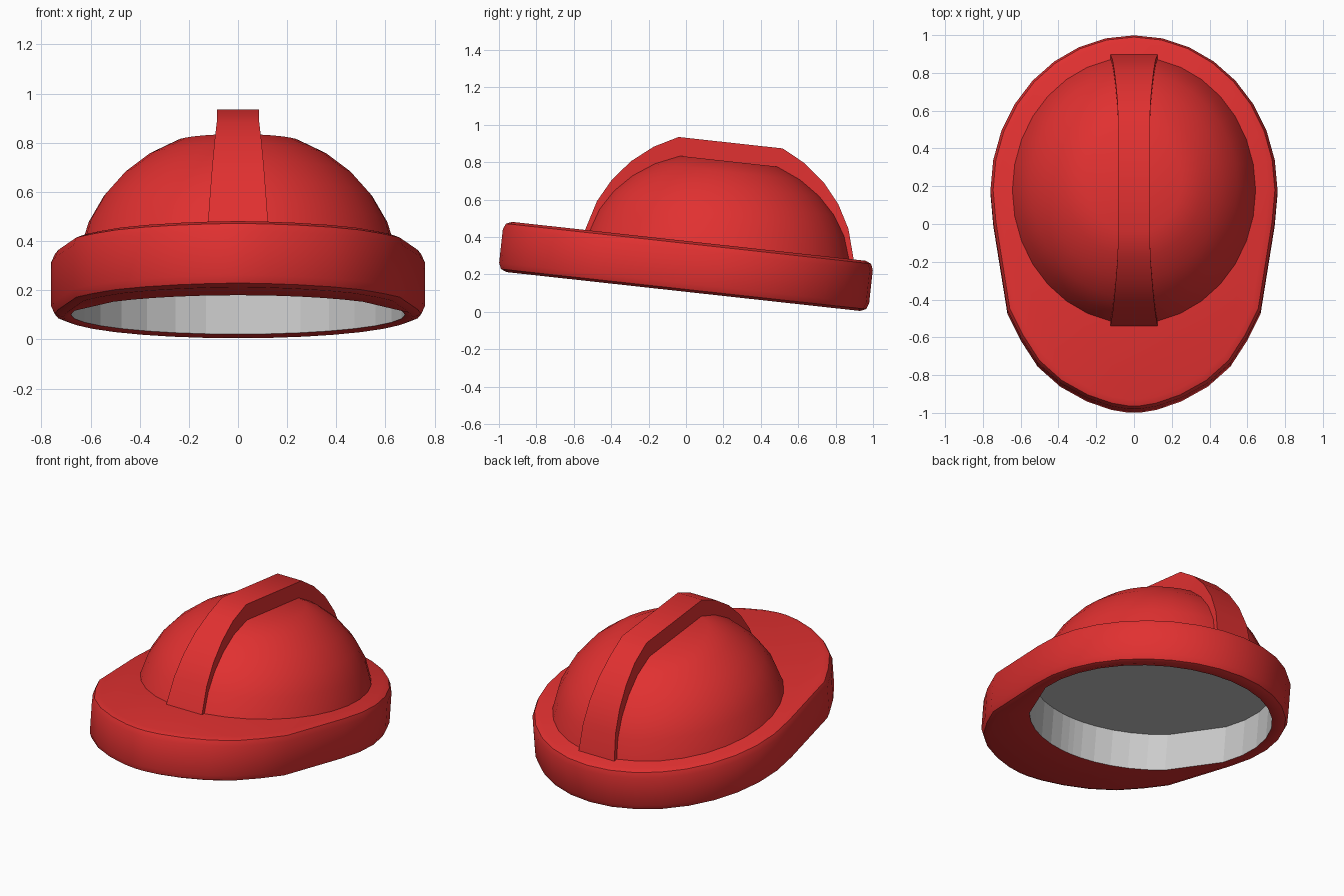
import bpy, bmesh
from math import sin, cos, radians, atan2

if "Cube" in bpy.data.objects:
    bpy.data.objects.remove(bpy.data.objects["Cube"])

TILT = radians(-6.27)
LIFT = 0.107
CY = 0.15            # centre of the dome and opening

red = bpy.data.materials.new("red_paint")
red.diffuse_color = (0.75, 0.03, 0.03, 1)
red.use_nodes = True
red.node_tree.nodes["Principled BSDF"].inputs["Base Color"].default_value = red.diffuse_color


def finish(name, bm, mat=None, flip=False, smooth=True):
    bmesh.ops.recalc_face_normals(bm, faces=bm.faces[:])
    if flip:
        bmesh.ops.reverse_faces(bm, faces=bm.faces[:])
    me = bpy.data.meshes.new(name)
    bm.to_mesh(me)
    bm.free()
    ob = bpy.data.objects.new(name, me)
    bpy.context.collection.objects.link(ob)
    ob.rotation_euler.x = TILT
    ob.location.z = LIFT
    if mat:
        me.materials.append(mat)
    if smooth:
        bpy.ops.object.select_all(action='DESELECT')
        ob.select_set(True)
        bpy.context.view_layer.objects.active = ob
        bpy.ops.object.shade_smooth_by_angle(angle=radians(40))
    return ob


def loft(rings, cap_start=False, cap_end=False, closed=True):
    """Skin a list of equal-length point rings."""
    bm = bmesh.new()
    vs = [[bm.verts.new(p) for p in r] for r in rings]
    n = len(vs[0])
    for a, b in zip(vs, vs[1:]):
        for i in range(n if closed else n - 1):
            j = (i + 1) % n
            bm.faces.new((a[i], a[j], b[j], b[i]))
    if cap_start:
        bm.faces.new(vs[0])
    if cap_end:
        bm.faces.new(vs[-1])
    return bm


# Brim outline: half ellipse at the back, longer peak at the front
back = [(0.76 * cos(radians(a * 11.25)), 0.155 + 0.825 * sin(radians(a * 11.25)))
        for a in range(17)]
peak = [(0.745, -0.015), (0.67, -0.485), (0.60, -0.625), (0.51, -0.765),
        (0.39, -0.872), (0.25, -0.95), (0.12, -0.995), (0.03, -1.01)]
outline = back + [(-x, y) for x, y in peak] + peak[::-1]


def brim_ring(z, inset):
    return [(x * (1 - inset / 0.7), y * (1 - inset), z) for x, y in outline]


def hole_ring(z):
    out = []
    for x, y in outline:
        a = atan2((y - CY) / 0.725, x / 0.68)
        out.append((0.68 * cos(a), CY + 0.725 * sin(a), z))
    return out


# Brim: rounded band, flat top, open underneath
section = [(0, 0.045), (0.013, 0.013), (0.045, 0), (0.225, 0), (0.257, 0.013), (0.27, 0.045)]
finish("brim", loft([hole_ring(0.01)] + [brim_ring(*s) for s in section], cap_end=True), red)

# Grey lining of the head opening
finish("lining", loft([hole_ring(0.01), hole_ring(0.235)], cap_end=True), flip=True, smooth=False)

# Dome with a flat cap
ZC, HX, HY, HZ = 0.155, 0.658, 0.725, 0.61
steps = [81, 67.5, 56.25, 45, 33.75, 22.5]
rings = []
for t in map(radians, steps):
    rings.append([(HX * sin(t) * cos(radians(i * 11.25)),
                   CY + HY * sin(t) * sin(radians(i * 11.25)),
                   ZC + HZ * cos(t)) for i in range(32)])
finish("dome", loft(rings, cap_end=True), red)

# Central crest running front to back, wider at its feet
rings = []
for d in [-s for s in steps] + steps[::-1]:
    t = radians(d)
    w = 0.085 + 0.04 * max(0, (abs(d) - 32) / 49)
    yo, zo = CY + 0.732 * sin(t), ZC + 0.718 * cos(t)
    yi, zi = CY + 0.69 * sin(t), ZC + 0.575 * cos(t)
    zi = max(zi, 0.245)
    rings.append([(-w, yi, zi), (-w, yo, zo), (w, yo, zo), (w, yi, zi)])
finish("crest", loft(rings, cap_start=True, cap_end=True), red)
